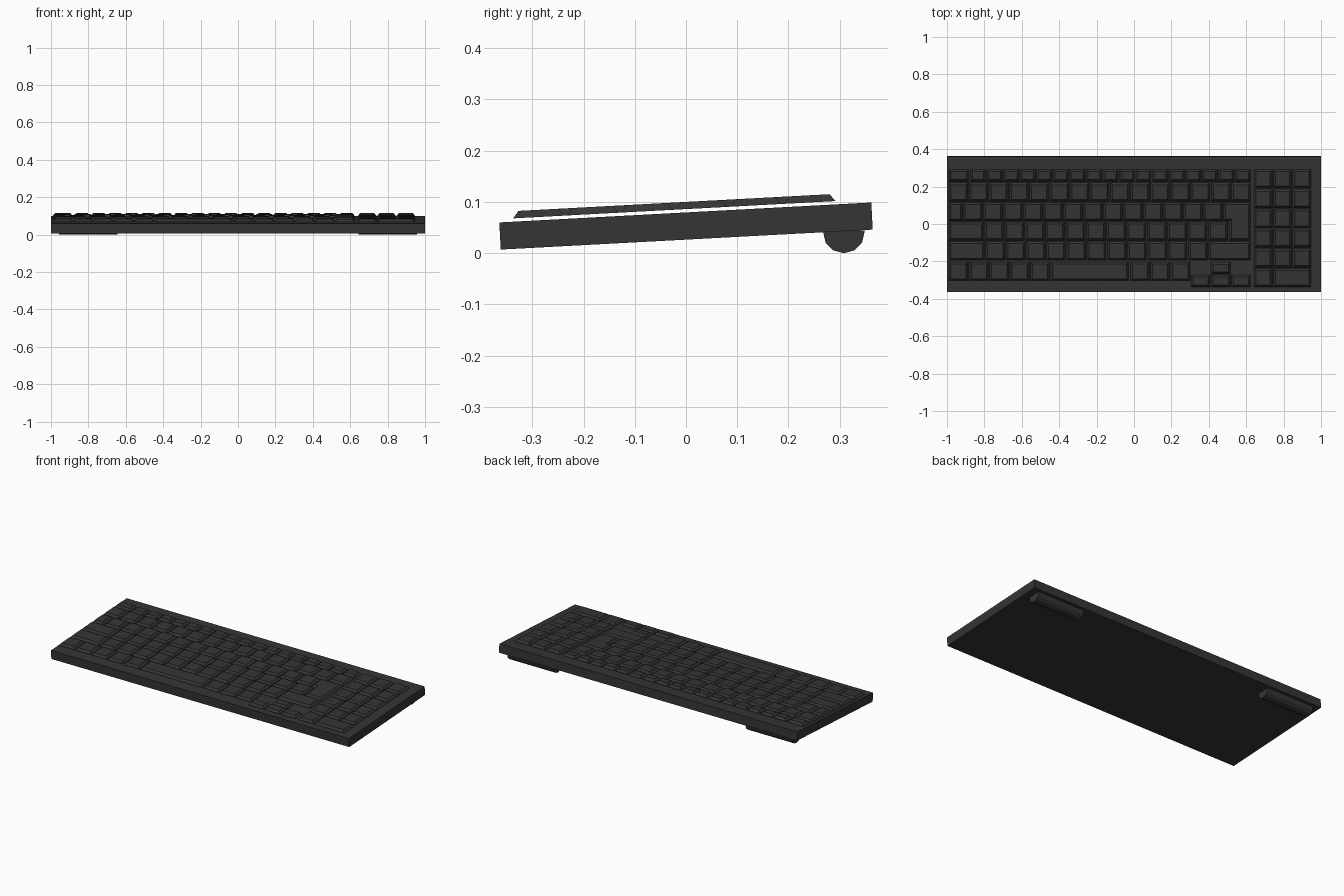
import bpy, bmesh, math
from mathutils import Matrix, Vector

if "Cube" in bpy.data.objects:
    bpy.data.objects.remove(bpy.data.objects["Cube"])

TILT = math.radians(3.07)
# Frame lying on the sloped top surface of the case
FRAME = Matrix.Translation((0, -0.0014, 0.0795)) @ Matrix.Rotation(TILT, 4, 'X')

mat = bpy.data.materials.new("dark_plastic")
mat.diffuse_color = (0.035, 0.035, 0.035, 1)
mat.use_nodes = True
mat.node_tree.nodes["Principled BSDF"].inputs["Base Color"].default_value = mat.diffuse_color


def finish(bm, name, matrix):
    bmesh.ops.recalc_face_normals(bm, faces=bm.faces)
    bmesh.ops.transform(bm, matrix=matrix, verts=bm.verts)
    me = bpy.data.meshes.new(name)
    bm.to_mesh(me)
    bm.free()
    me.materials.append(mat)
    ob = bpy.data.objects.new(name, me)
    bpy.context.collection.objects.link(ob)
    return ob


def loft(bm, a, b):
    """Closed solid between two matching rings of points."""
    va, vb = [bm.verts.new(p) for p in a], [bm.verts.new(p) for p in b]
    n = len(va)
    bm.faces.new(va[::-1])
    bm.faces.new(vb)
    for i in range(n):
        j = (i + 1) % n
        bm.faces.new((va[i], va[j], vb[j], vb[i]))


def keycap(bm, poly, inset=0.011, z0=0.0065, z1=0.0205):
    """Tapered cap over a right-angled, counter-clockwise outline."""
    pts = [Vector((x, y, 0)) for x, y in poly]
    top = []
    for i, p in enumerate(pts):
        d1 = (p - pts[i - 1]).normalized()
        d2 = (pts[(i + 1) % len(pts)] - p).normalized()
        nrm = Vector((-d1.y - d2.y, d1.x + d2.x, 0))
        top.append(p + nrm * inset + Vector((0, 0, z1)))
    loft(bm, [p + Vector((0, 0, z0)) for p in pts], top)


def box_key(bm, x0, x1, y0, y1, gap=0.003):
    x0, x1, y0, y1 = x0 + gap, x1 - gap, y0 + gap, y1 - gap
    keycap(bm, [(x0, y0), (x1, y0), (x1, y1), (x0, y1)])


def key_row(name, y0, y1, spans):
    """spans: (start x, end x, number of equal keys)."""
    bm = bmesh.new()
    for a, b, n in spans:
        w = (b - a) / n
        for i in range(n):
            box_key(bm, a + i * w, a + (i + 1) * w, y0, y1)
    finish(bm, name, FRAME)


# Case: sloped slab
bm = bmesh.new()
bmesh.ops.create_cube(bm, size=1, matrix=Matrix.Translation((0, 0, -0.0265))
                      @ Matrix.Diagonal((2, 0.727, 0.053, 1)))
finish(bm, "case", FRAME)

# Main block rows
L, R = -0.993, 0.626
key_row("function_row", 0.226, 0.297, [(L, -0.882, 1), (-0.878, R, 17)])
key_row("number_row", 0.120, 0.226, [(L, R, 15)])
key_row("upper_letter_row", 0.016, 0.120, [(L, -0.914, 1), (-0.914, 0.476, 13)])
key_row("home_letter_row", -0.089, 0.016, [(L, -0.802, 1), (-0.802, 0.503, 12)])
key_row("lower_letter_row", -0.195, -0.089,
        [(L, -0.796, 1), (-0.796, 0.396, 11), (0.396, R, 1)])
key_row("bottom_row", -0.305, -0.198,
        [(L, -0.448, 5), (-0.448, -0.027, 1), (-0.022, 0.302, 3)])

# L-shaped return key
bm = bmesh.new()
keycap(bm, [(0.509, -0.086), (R - .003, -0.086), (R - .003, 0.117),
            (0.479, 0.117), (0.479, 0.019), (0.509, 0.019)])
finish(bm, "return_key", FRAME)

# Arrow keys
key_row("arrow_keys", -0.339, -0.268, [(0.302, R, 3)])
key_row("up_arrow_key", -0.268, -0.200, [(0.410, 0.518, 1)])

# Number pad
N0, N1, TOP, BOT = 0.639, 0.949, 0.297, -0.339
STEP, COL = (TOP - BOT) / 6, (N1 - N0) / 3
for r in range(6):
    y1 = TOP - r * STEP
    spans = [(N0, N1, 3)] if r < 5 else [(N0, N0 + COL, 1), (N0 + COL, N1, 1)]
    key_row(f"number_pad_row_{r + 1}", y1 - STEP, y1, spans)

# Half-round feet under the back edge
for side, name in ((-1, "left_foot"), (1, "right_foot")):
    bm = bmesh.new()
    arc = [(0.041 * math.cos(math.pi + k * math.pi / 6),
            0.041 * math.sin(math.pi + k * math.pi / 6)) for k in range(7)]
    arc = [(-0.041, 0.003)] + arc[1:-1] + [(0.041, 0.003)]
    loft(bm, [(side * 0.643, y, z) for y, z in arc],
         [(side * 0.957, y, z) for y, z in arc])
    finish(bm, name, Matrix.Translation((0, 0.308, 0.041)))
